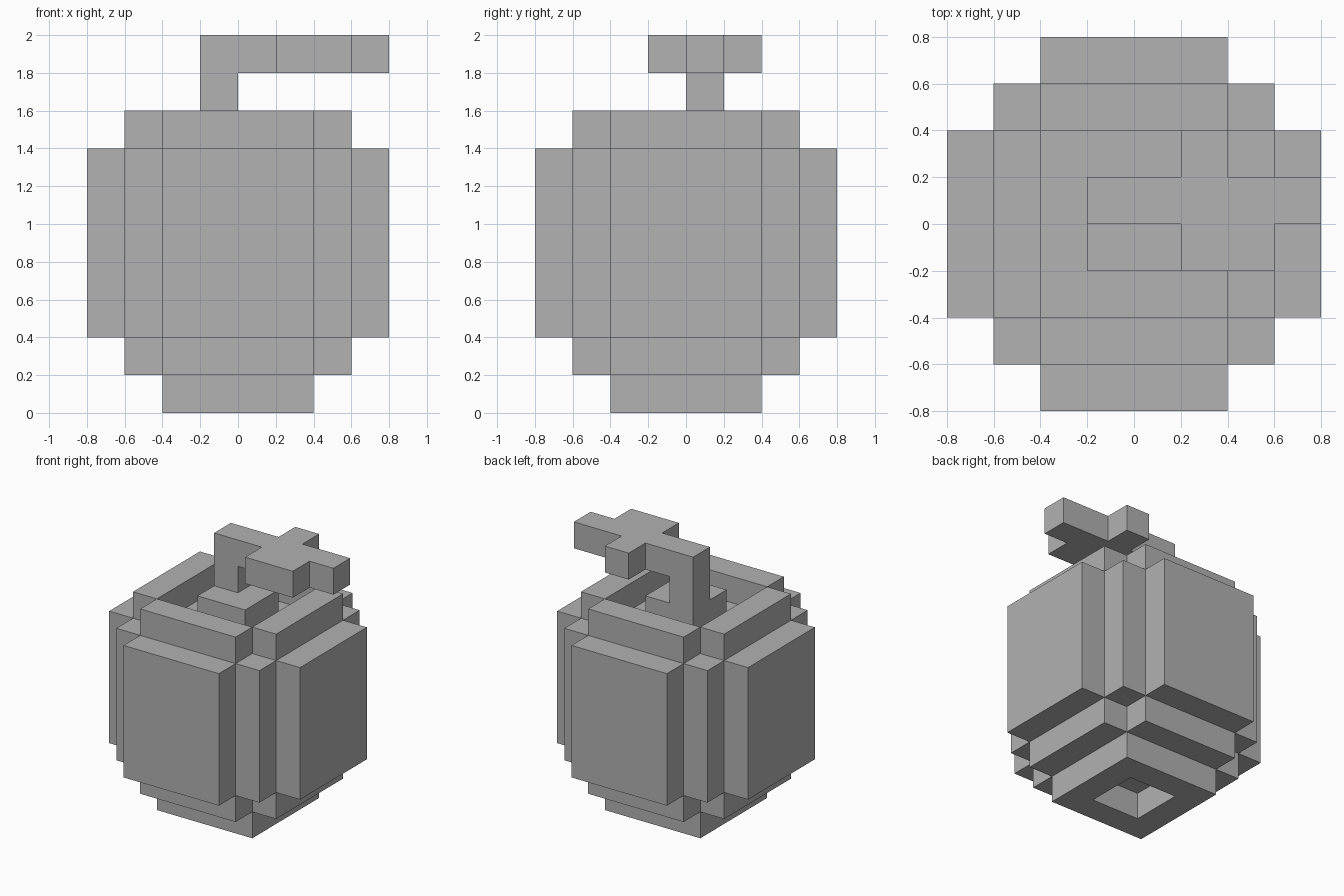
import bpy, bmesh
from itertools import product
from mathutils import Vector

cube = bpy.data.objects.get("Cube")
if cube:
    bpy.data.objects.remove(cube, do_unlink=True)

UNIT = 0.2  # edge length of one block

grey = bpy.data.materials.new("plain grey")
grey.use_nodes = True
colour = (0.445, 0.445, 0.445, 1)
grey.diffuse_color = colour
grey.node_tree.nodes["Principled BSDF"].inputs["Base Color"].default_value = colour


def cells(x0, x1, y0, y1, z0, z1):
    """All blocks inside a box, in block units."""
    return set(product(range(x0, x1), range(y0, y1), range(z0, z1)))


def slab(half_x, half_y, z0, z1):
    """A centred box of blocks."""
    return cells(-half_x, half_x, -half_y, half_y, z0, z1)


def cross(long, short, z0, z1):
    """Two centred boxes laid across each other."""
    return slab(long, short, z0, z1) | slab(short, long, z0, z1)


def block_part(name, filled):
    """Skin the outside of a set of blocks and merge its flat faces."""
    bm = bmesh.new()
    corners = {}

    def corner(p):
        key = tuple(round(c) for c in p)
        if key not in corners:
            corners[key] = bm.verts.new(Vector(key) * UNIT)
        return corners[key]

    for cell in filled:
        for axis, side in product(range(3), (0, 1)):
            step = Vector((0, 0, 0))
            step[axis] = 2 * side - 1
            if tuple(round(c) for c in Vector(cell) + step) in filled:
                continue
            u, v = Vector((0, 0, 0)), Vector((0, 0, 0))
            u[(axis + 1) % 3] = v[(axis + 2) % 3] = 1
            base = Vector(cell)
            base[axis] += side
            quad = [base, base + u, base + u + v, base + v]
            if not side:
                quad.reverse()
            bm.faces.new([corner(p) for p in quad])
    bmesh.ops.dissolve_limit(bm, angle_limit=0.01, verts=bm.verts[:], edges=bm.edges[:])
    mesh = bpy.data.meshes.new(name)
    bm.to_mesh(mesh)
    bm.free()
    mesh.materials.append(grey)
    obj = bpy.data.objects.new(name, mesh)
    bpy.context.collection.objects.link(obj)
    return obj


# Fruit body: stepped base, shoulders and wide middle
body = slab(2, 2, 0, 1) | cross(3, 2, 1, 8)
body |= cross(4, 2, 2, 7) | slab(3, 3, 2, 7)
# Hollow underneath, and a sunken ring on top around a raised centre
body -= slab(1, 1, 0, 1)
body -= slab(2, 2, 7, 8) - slab(1, 1, 7, 8)
block_part("fruit_body", body)

# Bent stem
block_part("stem", cells(-1, 0, 0, 1, 8, 10) | cells(0, 1, 0, 1, 9, 10))

# Flat leaf with a wide lobe in front and a narrow one behind
leaf = cells(1, 4, 0, 1, 9, 10) | cells(1, 3, -1, 0, 9, 10) | cells(1, 2, 1, 2, 9, 10)
block_part("leaf", leaf)
